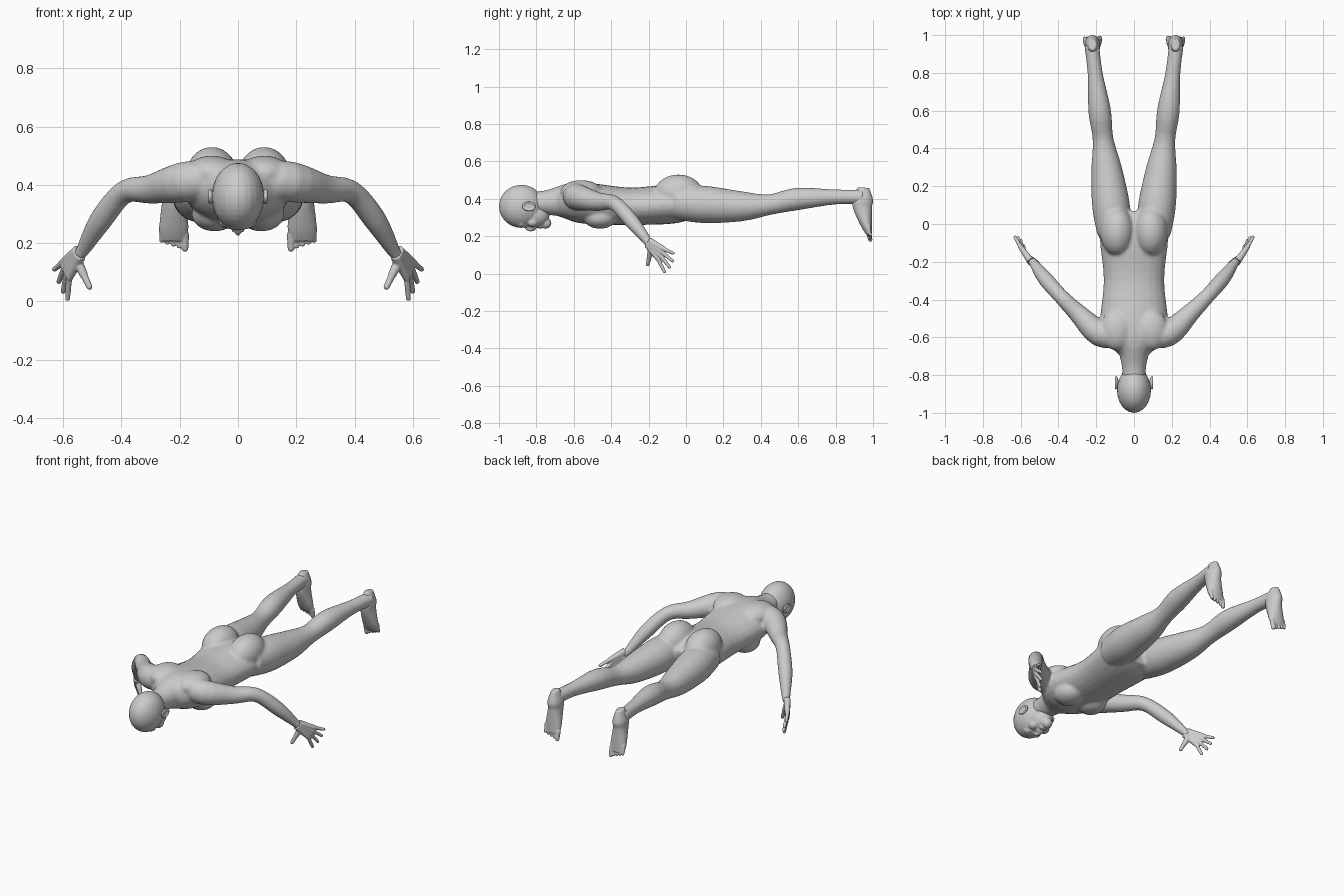
import bpy, bmesh, math
from mathutils import Vector, Matrix

default_cube = bpy.data.objects.get("Cube")
if default_cube:
    bpy.data.objects.remove(default_cube)

GREY = (0.6, 0.6, 0.6, 1)
skin = bpy.data.materials.new("light_grey")
skin.use_nodes = True
skin.diffuse_color = GREY
skin.node_tree.nodes["Principled BSDF"].inputs["Base Color"].default_value = GREY


def blend(before, start, end, after, t):
    """Smooth curve from start to end, with slopes set by the neighbours."""
    slope_in, slope_out = (end - before) / 2, (after - start) / 2
    ease = t * t * (3 - 2 * t)
    bend_in, bend_out = t * (1 - t) ** 2, t * t * (t - 1)
    return start + (end - start) * ease + slope_in * bend_in + slope_out * bend_out


def limb(bm, rows, side=1, steps=4, sides=24):
    """Loft smooth ellipses along a path; each row is x, y, z, half width, half height."""
    last = len(rows) - 1
    path = []
    for i in range(last):
        near = [rows[max(0, min(last, i + offset))] for offset in (-1, 0, 1, 2)]
        for step in range(steps):
            path.append([blend(*values, step / steps) for values in zip(*near)])
    path.append(rows[-1])
    centres = [Vector((x * side, y, z)) for x, y, z, width, height in path]
    heading = (centres[-1] - centres[0]).normalized()
    upright = abs(heading.z) > 0.8
    reference = Vector((0, 1, 0)) if upright else Vector((0, 0, 1))
    rings = []
    for i, (x, y, z, width, height) in enumerate(path):
        ahead = centres[min(i + 1, len(path) - 1)]
        behind = centres[max(i - 1, 0)]
        across = (ahead - behind).cross(reference).normalized()
        over = across.cross(ahead - behind).normalized()
        ring = []
        for k in range(sides):
            angle = math.tau * k / sides
            offset = across * width * math.cos(angle) + over * height * math.sin(angle)
            ring.append(bm.verts.new(centres[i] + offset))
        rings.append(ring)
    for ring, following in zip(rings, rings[1:]):
        for k in range(sides):
            n = (k + 1) % sides
            bm.faces.new((ring[k], ring[n], following[n], following[k]))
    bm.faces.new(reversed(rings[0]))
    bm.faces.new(rings[-1])


def ball(bm, centre, radii):
    matrix = Matrix.Translation(centre) @ Matrix.Diagonal((*radii, 1))
    bmesh.ops.create_uvsphere(bm, u_segments=24, v_segments=16, radius=1, matrix=matrix)


def ball_pair(bm, centre, radii):
    x, y, z = centre
    for side in (1, -1):
        ball(bm, (x * side, y, z), radii)


def digit(bm, base, tip, radius, side):
    """Tapered finger or toe with a rounded end."""
    end = radius * 0.8
    limb(bm, [(*base, radius, radius), (*tip, end, end)], side, sides=12)
    ball(bm, (tip.x * side, tip.y, tip.z), (end, end, end))


def finish(bm, name, voxel, smoothing):
    """Fuse the overlapping forms into one smooth skin."""
    bmesh.ops.recalc_face_normals(bm, faces=bm.faces)
    mesh = bpy.data.meshes.new(name)
    bm.to_mesh(mesh)
    bm.free()
    mesh.materials.append(skin)
    part = bpy.data.objects.new(name, mesh)
    bpy.context.collection.objects.link(part)
    fuse = part.modifiers.new("fuse", 'REMESH')
    fuse.mode = 'VOXEL'
    fuse.voxel_size = voxel
    fuse.use_smooth_shade = True
    soften = part.modifiers.new("soften", 'SMOOTH')
    soften.factor = 0.5
    soften.iterations = smoothing


# Body: torso from neck to hips, with back, chest and seat forms
bm = bmesh.new()
torso = [(-.7, .38, .07, .07), (-.62, .385, .15, .1), (-.52, .375, .18, .11),
         (-.3, .36, .16, .1), (-.1, .37, .18, .105), (0, .37, .18, .09), (.06, .36, .12, .06)]
limb(bm, [(0, *row) for row in torso])
neck = [(-.84, .38, .06), (-.75, .38, .065), (-.64, .39, .09)]
limb(bm, [(0, y, z, radius, radius) for y, z, radius in neck])
ball_pair(bm, (.09, -.56, .44), (.09, .11, .06))
ball_pair(bm, (.08, -.46, .3), (.08, .09, .06))
ball_pair(bm, (.09, -.04, .43), (.09, .13, .1))

# Arms and legs; the legs spread evenly towards the feet
arm = [(.06, -.59, .42, .06), (.18, -.58, .41, .07), (.3, -.47, .385, .05),
       (.39, -.38, .375, .04), (.47, -.29, .28, .04), (.53, -.21, .18, .025),
       (.55, -.19, .15, .02)]
leg = [(-.05, .38, .09), (.1, .37, .1), (.3, .36, .08), (.45, .37, .055),
       (.6, .4, .06), (.8, .41, .04), (.95, .41, .04)]
for side in (1, -1):
    limb(bm, [(*row, row[-1]) for row in arm], side)
    limb(bm, [(.11 + .12 * y, y, z, radius, radius) for y, z, radius in leg], side)
finish(bm, "body", .008, 8)

# Head: skull, jaw, chin, brow, nose, lips and eyelids
bm = bmesh.new()
ball(bm, (0, -.88, .36), (.09, .12, .115))
ball(bm, (0, -.81, .31), (.065, .08, .065))
ball(bm, (0, -.75, .27), (.03, .03, .03))
ball(bm, (0, -.88, .265), (.055, .03, .02))
ball(bm, (0, -.83, .245), (.012, .03, .02))
ball(bm, (0, -.78, .25), (.025, .012, .01))
ball_pair(bm, (.012, -.81, .245), (.01, .01, .01))
ball_pair(bm, (.03, -.86, .26), (.015, .01, .01))
ball_pair(bm, (.04, -.82, .275), (.025, .03, .025))
finish(bm, "head", .005, 3)

for side, label in ((1, "left"), (-1, "right")):
    # Ear: a round rim around a shallow bowl
    bm = bmesh.new()
    ear_centre = Vector((.09 * side, -.84, .36))
    ball(bm, ear_centre, (.008, .03, .02))
    for k in range(36):
        angle = math.tau * k / 36
        around = Vector((.006 * side, .03 * math.cos(angle), .02 * math.sin(angle)))
        ball(bm, ear_centre + around, (.006, .006, .006))
    finish(bm, "ear_" + label, .003, 2)

    # Hand: four palm bones and fingers fanned from index to little, then the thumb
    bm = bmesh.new()
    wrist = Vector((.545, -.2, .165))
    index_knuckle, little_knuckle = Vector((.58, -.15, .08)), Vector((.605, -.115, .13))
    index_tip, little_tip = Vector((.585, -.115, .01)), Vector((.63, -.07, .11))
    for finger in range(4):
        spread = finger / 3
        reach = Vector((0, .015, -.01)) * math.sin(math.pi * spread)
        knuckle = index_knuckle.lerp(little_knuckle, spread)
        root = wrist + (knuckle - index_knuckle.lerp(little_knuckle, 0.5)) / 3
        limb(bm, [(*root, .02, .02), (*knuckle, .013, .013)], side)
        digit(bm, knuckle, index_tip.lerp(little_tip, spread) + reach, .011, side)
    thumb_base, thumb_tip = Vector((.55, -.185, .135)), Vector((.51, -.205, .05))
    thumb_joint = thumb_base.lerp(thumb_tip, 0.5)
    digit(bm, thumb_base, thumb_joint, .018, side)
    digit(bm, thumb_joint, thumb_tip, .013, side)
    finish(bm, "hand_" + label, .0035, 3)

    # Foot: heel down to the ball, then a big toe and four small ones
    bm = bmesh.new()
    foot = [(.95, .46, .02, .03), (.945, .4, .04, .055), (.945, .35, .04, .05),
            (.965, .26, .05, .03), (.98, .21, .045, .015)]
    limb(bm, [(.22, *row) for row in foot], side)
    big_toe, little_toe = Vector((.182, .985, .182)), Vector((.262, .985, .208))
    for toe in range(5):
        tip = big_toe.lerp(little_toe, toe / 4)
        digit(bm, tip + Vector((0, -.01, .05)), tip, .01 if toe else .015, side)
    finish(bm, "foot_" + label, .004, 3)
